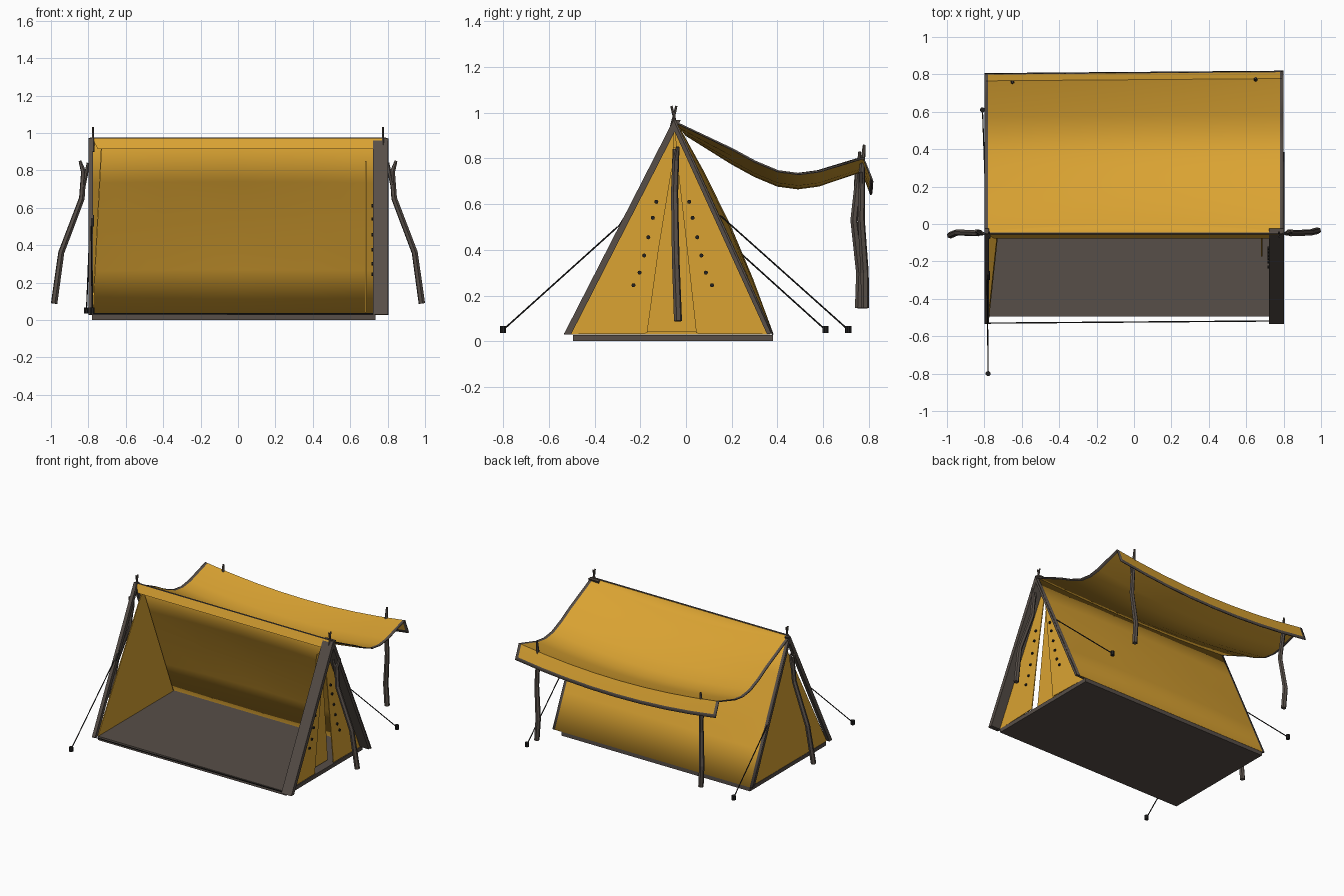
import bpy, bmesh, math
from mathutils import Vector

if "Cube" in bpy.data.objects:
    bpy.data.objects.remove(bpy.data.objects["Cube"])


def mat(name, col):
    m = bpy.data.materials.new(name)
    m.diffuse_color = (*col, 1)
    m.use_nodes = True
    m.node_tree.nodes["Principled BSDF"].inputs["Base Color"].default_value = m.diffuse_color
    return m


OCHRE = mat("ochre_canvas", (0.70, 0.365, 0.032))
GREY = mat("grey_brown_wood", (0.095, 0.077, 0.065))
DARK = mat("dark_cord", (0.016, 0.015, 0.015))


def finish(name, bm, mats):
    bmesh.ops.recalc_face_normals(bm, faces=bm.faces)
    me = bpy.data.meshes.new(name)
    bm.to_mesh(me)
    bm.free()
    ob = bpy.data.objects.new(name, me)
    bpy.context.collection.objects.link(ob)
    for m in mats:
        me.materials.append(m)
    return ob


def panel(name, pts, ext, m):
    """Flat polygon extruded along a vector."""
    bm = bmesh.new()
    e = Vector(ext)
    a = [bm.verts.new(p) for p in pts]
    b = [bm.verts.new(Vector(p) + e) for p in pts]
    bm.faces.new(a)
    bm.faces.new(b[::-1])
    n = len(pts)
    for i in range(n):
        bm.faces.new((a[i], b[i], b[(i + 1) % n], a[(i + 1) % n]))
    return finish(name, bm, [m])


def tube(name, pts, radii, m, sides=6):
    """Rings swept along a path of points."""
    bm = bmesh.new()
    pts = [Vector(p) for p in pts]
    rings = []
    for i, p in enumerate(pts):
        d = (pts[min(i + 1, len(pts) - 1)] - pts[max(i - 1, 0)]).normalized()
        s = d.cross(Vector((0.31, 0.95, 0.02))).normalized()
        t = d.cross(s)
        r = radii[i] if isinstance(radii, (list, tuple)) else radii
        rings.append([bm.verts.new(p + r * (s * math.cos(k * math.tau / sides) + t * math.sin(k * math.tau / sides)))
                      for k in range(sides)])
    for a, b in zip(rings, rings[1:]):
        for k in range(sides):
            bm.faces.new((a[k], a[(k + 1) % sides], b[(k + 1) % sides], b[k]))
    bm.faces.new(rings[0])
    bm.faces.new(rings[-1])
    return finish(name, bm, [m])


def sheet(name, xs, rows, fn, thick, hem_last=False):
    """Cloth grid with grey hem faces along its borders."""
    bm = bmesh.new()
    g = [[bm.verts.new(fn(x, r)) for x in xs] for r in rows]
    for j in range(len(rows) - 1):
        for i in range(len(xs) - 1):
            f = bm.faces.new((g[j][i], g[j][i + 1], g[j + 1][i + 1], g[j + 1][i]))
            if i in (0, len(xs) - 2) or (hem_last and j == len(rows) - 2):
                f.material_index = 1
    ob = finish(name, bm, [OCHRE, GREY])
    mod = ob.modifiers.new("thickness", "SOLIDIFY")
    mod.thickness = thick
    mod.offset = 0
    bpy.ops.object.select_all(action='DESELECT')
    ob.select_set(True)
    bpy.context.view_layer.objects.active = ob
    bpy.ops.object.shade_smooth_by_angle(angle=math.radians(38))
    return ob


# Floor slab
panel("floor", [(-.78, -.495, 0), (.735, -.495, 0), (.735, .38, 0), (-.78, .38, 0)], (0, 0, .028), GREY)

# Back wall, bulging a little in the middle
def back_fn(x, t):
    b = .025 * math.sin(math.pi * t) * max(0, 1 - (x / .8) ** 2)
    return (x, -.05 + .43 * t + b, .968 - .94 * t + b * .45)


sheet("back_wall", [-.80, -.78, -.4, 0, .4, .785, .805], [0, .25, .5, .75, 1], back_fn, .008)

# Canopy: (y, z, sag in y, sag in z) rows from the ridge to the lip
CANOPY = [(-.05, .97, 0, 0), (-.042, .957, .042, -.055), (.2, .842, 0, -.065), (.3, .787, 0, -.065),
          (.4, .745, 0, -.065), (.49, .733, 0, -.065), (.58, .745, 0, -.065), (.77, .803, 0, -.06),
          (.802, .722, 0, -.06), (.81, .70, 0, -.06)]


def canopy_fn(x, r):
    s = 1 - (x / .8) ** 2
    y, z, sy, sz = r
    return (x, y + sy * s + .01 * x * max(0, y), z + sz * s)


sheet("canopy", [-.80, -.78, -.6, -.4, -.2, 0, .2, .4, .6, .78, .80], CANOPY, canopy_fn, .007, True)

# Front ridge strip and ridge seam
panel("ridge_strip", [(-.78, -.055, .97), (.78, -.055, .97), (.75, -.078, .915), (-.75, -.078, .915)],
      (0, .006, 0), OCHRE)
tube("ridge_seam", [(-.79, -.05, .97), (.79, -.05, .97)], .006, GREY)

# Front edge bands and the inner band under the back wall
for name, x0, x1 in (("front_band_left", -.80, -.775), ("front_band_right", .722, .803)):
    panel(name, [(x0, -.535, .03), (x1, -.535, .03), (x1, -.055, .968), (x0, -.055, .968)], (0, .032, 0), GREY)
panel("back_band_right", [(.73, .355, .03), (.803, .355, .03), (.803, -.06, .94), (.73, -.06, .94)],
      (0, .018, .004), GREY)
panel("back_band_left", [(-.80, .355, .03), (-.78, .355, .03), (-.78, -.06, .94), (-.80, -.06, .94)],
      (0, .018, .004), GREY)
tube("front_hem_cord", [(-.79, -.53, .033), (.80, -.518, .033)], .004, DARK)

# Left end wall, leaning inward
panel("left_wall", [(-.78, -.50, .03), (-.78, .365, .03), (-.732, -.052, .94)], (.006, 0, 0), OCHRE)

# Right end: two door flaps with a recessed middle panel
panel("door_flap_front", [(.725, -.505, .03), (.73, -.17, .035), (.728, -.12, .4), (.725, -.058, .78),
                          (.725, -.05, .95)], (.006, 0, 0), OCHRE)
panel("door_flap_back", [(.725, .37, .03), (.73, .045, .035), (.728, .005, .4), (.725, -.038, .78),
                         (.725, -.05, .95)], (.006, 0, 0), OCHRE)
panel("door_inner_panel", [(.68, -.175, .04), (.68, .05, .04), (.68, -.02, .85), (.68, -.075, .85)],
      (.006, 0, 0), OCHRE)

# Door toggles
for i, (y, z) in enumerate([(.072, .61), (.087, .54), (.107, .455), (.125, .375), (.145, .30), (.172, .245)]):
    for s in (-1, 1):
        yy = -.058 + s * y
        tube(f"toggle_{i}_{s}", [(.715, yy, z), (.741, yy, z)], .009, DARK, 8)

for s, side in ((-1, "left"), (1, "right")):
    # Crooked end pole with a forked tip
    y1 = -.035 if s > 0 else -.06
    tube(f"end_pole_{side}", [(s * .845, -.036, .85), (s * .825, -.045, .79), (s * .835, -.05, .65),
                              (s * .945, -.045, .36), (s * .983, y1, .088)],
         [.008, .015, .016, .017, .018], GREY)
    tube(f"pole_fork_{side}", [(s * .802, -.052, .84), (s * .812, -.05, .78), (s * .83, -.05, .70)],
         [.007, .011, .012], GREY)
    # Crossed pegs at the ridge
    for k in (-1, 1):
        tube(f"ridge_peg_{side}_{k}", [(s * .775, -.053 - k * .02, .90), (s * .775, -.053 + k * .011, 1.03)],
             [.008, .005], GREY)
    # Canopy pole with its tip through the cloth
    o = .02 * (s > 0)
    px = s * .65
    tube(f"canopy_pole_{side}", [(px, .76 + o, .86 if s > 0 else .83), (px, .757 + o * .6, .74),
                                 (px + .012, .735 + o * 1.6, .53), (px - .01, .762 + o, .30),
                                 (px, .757 + o * 1.3, .145)], [.006, .014, .016, .018, .018], GREY)
    tube(f"canopy_fork_{side}", [(px + s * .02, .745 + o, .74), (px, .745 + o, .63)], [.008, .011], GREY)

# Guy ropes and stakes
ROPES = [((-.785, -.30, .50), (-.78, -.80, .05)), ((-.795, .20, .42), (-.81, .61, .05)),
         ((.79, .15, .55), (.78, .71, .05))]
for i, (a, b) in enumerate(ROPES):
    tube(f"guy_rope_{i}", [a, b], .0035, DARK)
    tube(f"stake_{i}", [(b[0], b[1], .035), (b[0], b[1], .066)], .014, DARK, 8)
panel("rope_loop", [(-.785, -.30, .50), (-.77, -.30, .50), (-.77, -.262, .56), (-.785, -.262, .56)],
      (0, .01, 0), DARK)
